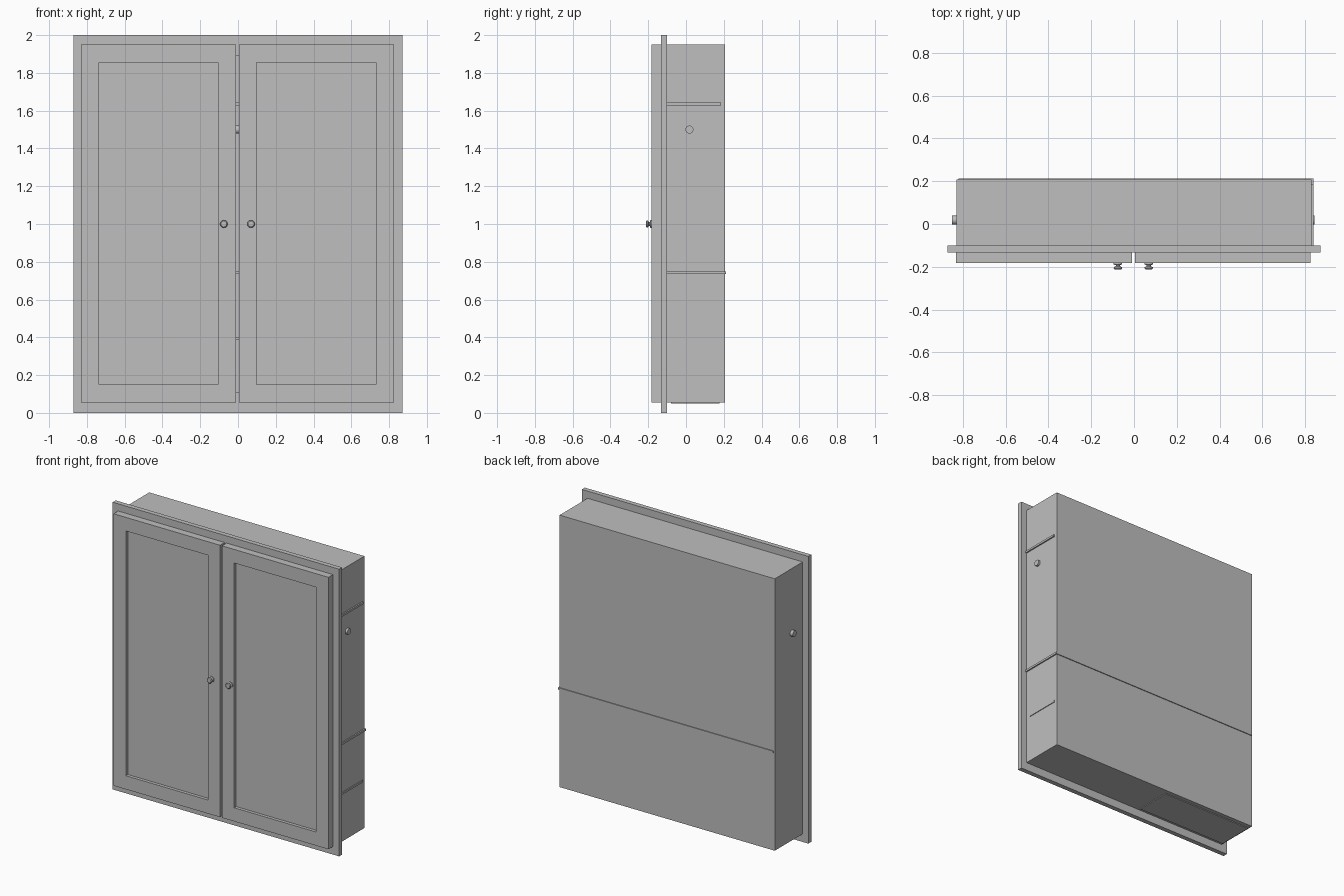
import bpy
import bmesh
import math
from mathutils import Matrix, Vector

if "Cube" in bpy.data.objects:
    bpy.data.objects.remove(bpy.data.objects["Cube"], do_unlink=True)

grey = bpy.data.materials.new("cabinet grey")
grey.use_nodes = True
GREY = (0.52, 0.52, 0.52, 1)
grey.diffuse_color = GREY
grey.node_tree.nodes["Principled BSDF"].inputs["Base Color"].default_value = GREY


def finish(name, bm):
    mesh = bpy.data.meshes.new(name)
    bmesh.ops.recalc_face_normals(bm, faces=bm.faces)
    bm.to_mesh(mesh)
    bm.free()
    mesh.materials.append(grey)
    ob = bpy.data.objects.new(name, mesh)
    bpy.context.collection.objects.link(ob)
    return ob


def box_bm(low, high):
    low, high = Vector(low), Vector(high)
    bm = bmesh.new()
    bmesh.ops.create_cube(bm, size=1)
    bmesh.ops.scale(bm, vec=high - low, verts=bm.verts)
    bmesh.ops.translate(bm, vec=(low + high) / 2, verts=bm.verts)
    return bm


def box(name, low, high):
    return finish(name, box_bm(low, high))


def front_face(bm):
    return min(bm.faces, key=lambda f: f.calc_center_median().y)


def smooth(ob):
    bpy.ops.object.select_all(action='DESELECT')
    ob.select_set(True)
    bpy.context.view_layer.objects.active = ob
    bpy.ops.object.shade_smooth_by_angle(angle=math.radians(35))


# Hollow body, open at the front
W, BOTTOM, TOP = 0.829, 0.056, 1.95
FRONT, BACK = -0.1, 0.207
bm = box_bm((-W, FRONT, BOTTOM), (W, BACK, TOP))
bmesh.ops.delete(bm, geom=[front_face(bm)], context='FACES_ONLY')
me = bpy.data.meshes.new("body")
bm.to_mesh(me)
bm.free()
me.materials.append(grey)
body = bpy.data.objects.new("body", me)
bpy.context.collection.objects.link(body)
wall = body.modifiers.new("walls", 'SOLIDIFY')
wall.thickness = 0.03
wall.offset = -1

# Face frame around the opening
FW, FY = 0.872, -0.133
for side, s in (("left", 1), ("right", -1)):
    x0, x1 = sorted((s * 0.77, s * FW))
    box("frame_stile_" + side, (x0, FY, 0), (x1, FRONT, 2))
box("frame_bottom_rail", (-0.77, FY, 0), (0.77, FRONT, 0.11))
box("frame_top_rail", (-0.77, FY, 1.89), (0.77, FRONT, 2))

# Doors with a sunken panel
DOOR_FRONT, CX = -0.183, -0.003
for side, s in (("left", 1), ("right", -1)):
    x0, x1 = sorted((CX + s * 0.007, CX + s * 0.828))
    bm = box_bm((x0, DOOR_FRONT, BOTTOM), (x1, FY, TOP))
    panel = front_face(bm)
    bmesh.ops.inset_region(bm, faces=[panel], thickness=0.134)
    extruded = bmesh.ops.extrude_discrete_faces(bm, faces=[panel])["faces"]
    bmesh.ops.translate(bm, vec=(0, 0.022, 0), verts=extruded[0].verts)
    finish("door_" + side, bm)

# Turned knobs
profile = [(0, 0), (0.02, 0), (0.02, 0.006), (0.01, 0.009), (0.01, 0.014),
           (0.019, 0.019), (0.02, 0.024), (0.015, 0.029), (0, 0.03)]
for side, s in (("left", 1), ("right", -1)):
    bm = bmesh.new()
    verts = [bm.verts.new((r, -d, 0)) for r, d in profile]
    edges = [bm.edges.new(pair) for pair in zip(verts, verts[1:])]
    bmesh.ops.spin(bm, geom=verts + edges, cent=(0, 0, 0), axis=(0, 1, 0),
                   angle=math.tau, steps=24)
    bmesh.ops.remove_doubles(bm, verts=bm.verts, dist=0.0001)
    bmesh.ops.translate(bm, vec=(CX + s * 0.072, DOOR_FRONT, 1), verts=bm.verts)
    smooth(finish("knob_" + side, bm))

# Shelves, whose left ends come through the side wall
for name, z, front, back, end in (("upper_shelf", 1.635, -0.1, 0.185, 0.838),
                                  ("fixed_shelf", 0.742, -0.1, 0.213, 0.838),
                                  ("lower_shelf", 0.392, -0.06, 0.185, 0.834)):
    box(name, (-0.82, front, z - 0.007), (end, back, z + 0.007))

# Thin plate beneath the floor
box("floor_plate", (-0.82, -0.08, 0.05), (-0.12, 0.178, 0.06))

# Hanging rod through both sides
bm = bmesh.new()
bmesh.ops.create_cone(bm, cap_ends=True, segments=24, radius1=0.021, radius2=0.021,
                      depth=1.693, matrix=Matrix.Translation((-0.003, 0.018, 1.5))
                      @ Matrix.Rotation(math.pi / 2, 4, 'Y'))
smooth(finish("hanging_rod", bm))
